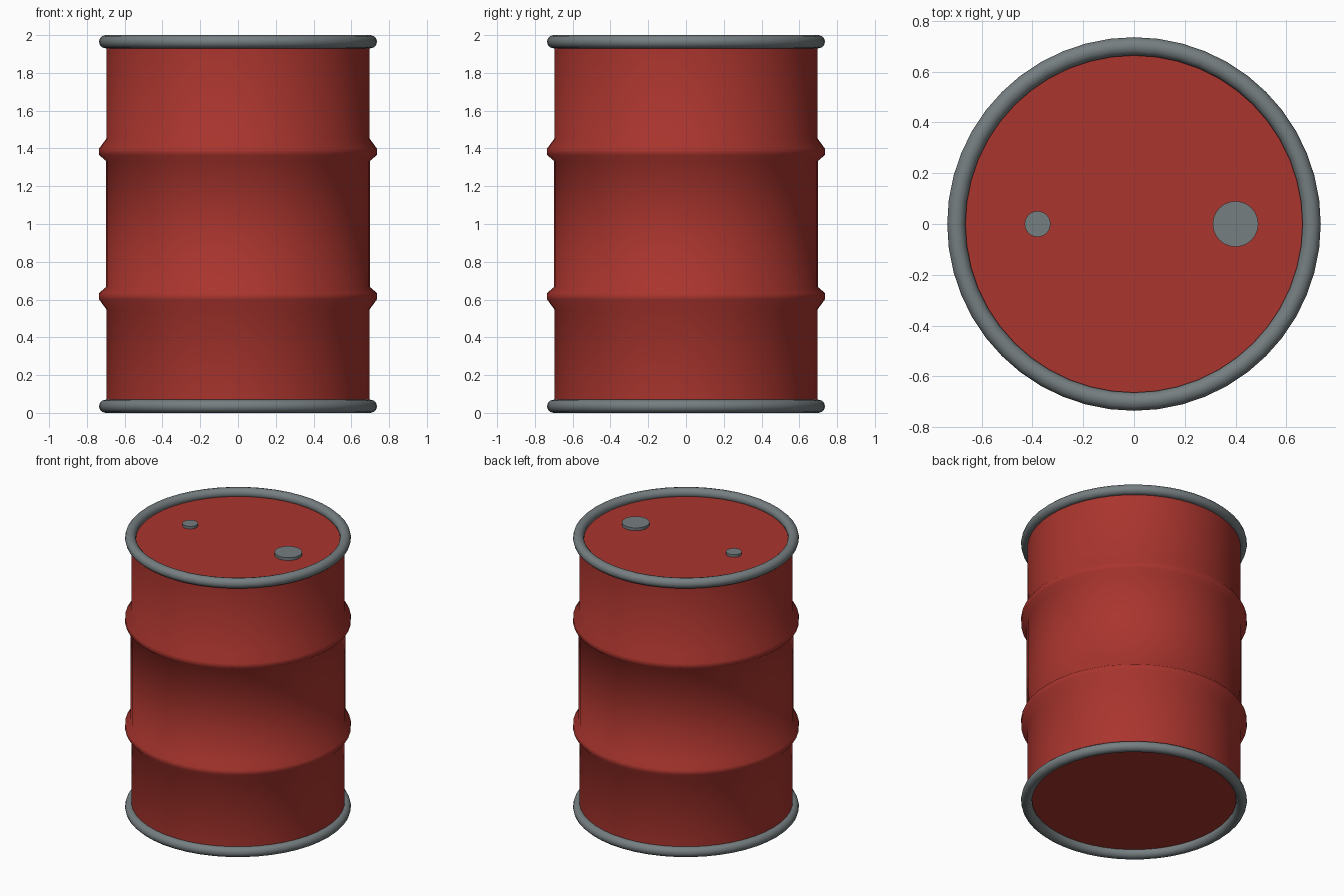
import bpy, bmesh, math

if "Cube" in bpy.data.objects:
    bpy.data.objects.remove(bpy.data.objects["Cube"])

SEG = 48

red = bpy.data.materials.new("red_paint")
red.diffuse_color = (0.40, 0.035, 0.027, 1)
red.use_nodes = True
red.node_tree.nodes["Principled BSDF"].inputs["Base Color"].default_value = red.diffuse_color
steel = bpy.data.materials.new("grey_steel")
steel.diffuse_color = (0.18, 0.21, 0.22, 1)
steel.use_nodes = True
steel.node_tree.nodes["Principled BSDF"].inputs["Base Color"].default_value = steel.diffuse_color


def lathe(name, profile, mat, center=(0, 0), closed=False, seg=SEG):
    """Revolve (radius, z) points round a vertical axis; open profiles are capped."""
    bm = bmesh.new()
    rings = []
    for r, z in profile:
        rings.append([bm.verts.new((center[0] + r * math.cos(a), center[1] + r * math.sin(a), z))
                      for a in (2 * math.pi * i / seg for i in range(seg))])
    pairs = list(zip(rings, rings[1:]))
    if closed:
        pairs.append((rings[-1], rings[0]))
    else:
        bm.faces.new(rings[0][::-1])
        bm.faces.new(rings[-1])
    for a, b in pairs:
        for i in range(seg):
            j = (i + 1) % seg
            bm.faces.new((a[i], a[j], b[j], b[i]))
    bmesh.ops.recalc_face_normals(bm, faces=bm.faces)
    mesh = bpy.data.meshes.new(name)
    bm.to_mesh(mesh)
    bm.free()
    ob = bpy.data.objects.new(name, mesh)
    bpy.context.collection.objects.link(ob)
    mesh.materials.append(mat)
    bpy.ops.object.select_all(action='DESELECT')
    ob.select_set(True)
    bpy.context.view_layer.objects.active = ob
    bpy.ops.object.shade_smooth_by_angle(angle=math.radians(60))
    return ob


# Drum shell with two rolling ribs, mirrored about mid height
half = [(0.695, 0.05), (0.695, 0.545), (0.735, 0.60), (0.735, 0.635), (0.70, 0.665)]
lathe("drum_body", half + [(r, 2 - z) for r, z in reversed(half)], red)

# Rolled rims at both ends
for name, z in (("bottom_rim", 0.035), ("top_rim", 1.965)):
    ring = [(0.70 + 0.036 * math.cos(a), z + 0.035 * math.sin(a))
            for a in (2 * math.pi * k / 12 for k in range(12))]
    lathe(name, ring, steel, closed=True)

# Bung caps on the lid
for name, x, r, top in (("large_bung", 0.40, 0.09, 1.97), ("small_bung", -0.38, 0.051, 1.968)):
    lathe(name, [(r, 1.94), (r, top)], steel, center=(x, 0), seg=24)
